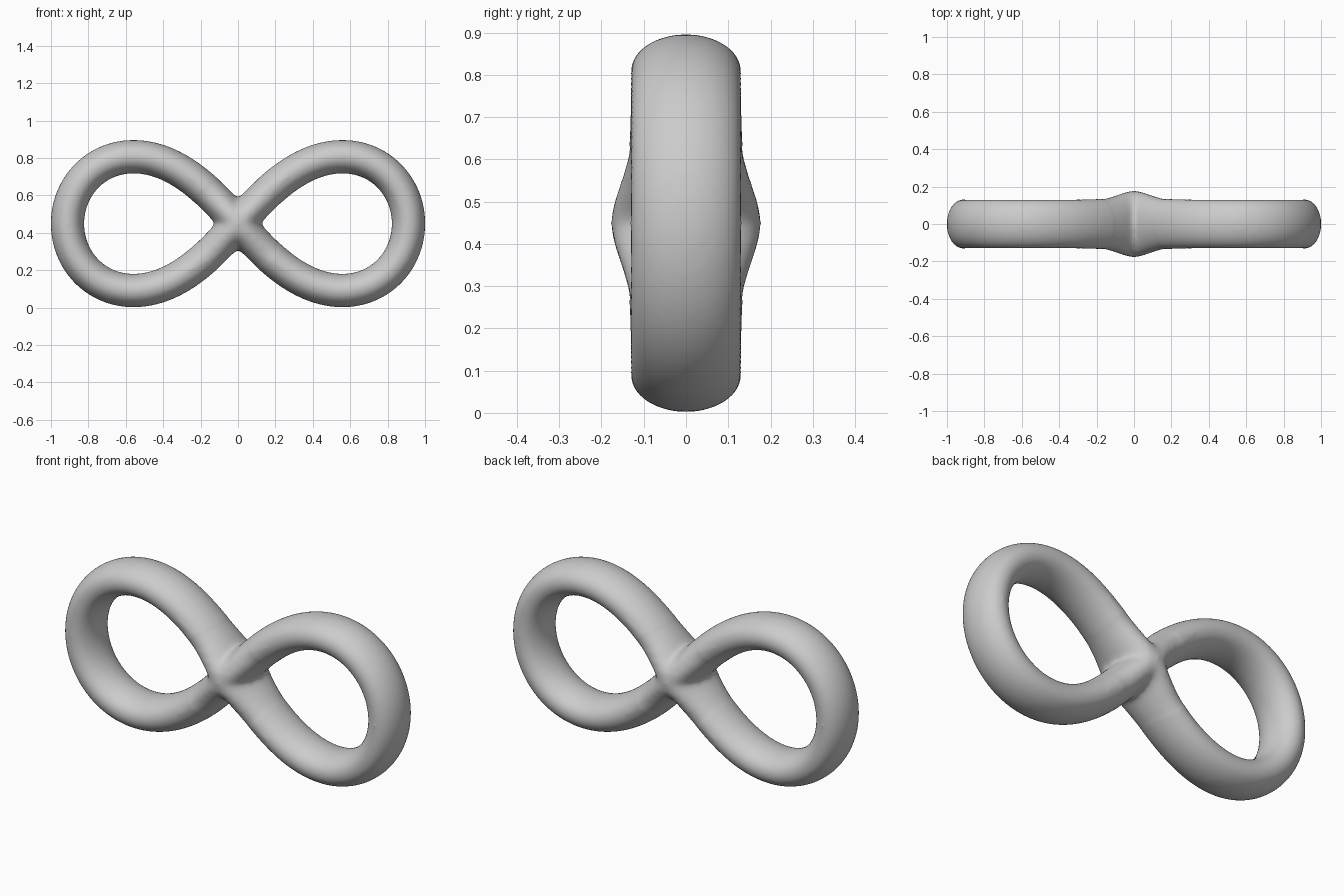
import bpy, bmesh, math

if "Cube" in bpy.data.objects:
    bpy.data.objects.remove(bpy.data.objects["Cube"])

A, STRETCH, MID_Z = 0.912, 1.11, 0.449   # loop half length, height stretch, centre height
R_IN, R_Y = 0.0895, 0.132                # tube radii: in the loop plane, along y
RINGS, SIDES = 240, 40


def spine(t):
    d = 1 + math.sin(t) ** 2
    x = A * math.cos(t) / d
    return x, STRETCH * x * math.sin(t)


# Elliptical tube swept along a figure-eight path
bm = bmesh.new()
rings = []
for i in range(RINGS):
    t = 2 * math.pi * i / RINGS
    x, z = spine(t)
    x0, z0 = spine(t - 1e-4)
    x1, z1 = spine(t + 1e-4)
    length = math.hypot(x1 - x0, z1 - z0)
    nx, nz = (z1 - z0) / length, -(x1 - x0) / length
    # tube swells front and back where the strokes cross
    swell = 1 + 0.37 * math.exp(-(x * x + z * z) / 0.16 ** 2)
    ring = []
    for j in range(SIDES):
        a = 2 * math.pi * j / SIDES
        u = R_IN * math.cos(a)
        ring.append(bm.verts.new((x + nx * u, R_Y * swell * math.sin(a), z + nz * u)))
    rings.append(ring)
for i in range(RINGS):
    p, q = rings[i], rings[(i + 1) % RINGS]
    for j in range(SIDES):
        k = (j + 1) % SIDES
        bm.faces.new((p[j], p[k], q[k], q[j]))
bmesh.ops.recalc_face_normals(bm, faces=bm.faces)
if bm.calc_volume(signed=True) < 0:
    bmesh.ops.reverse_faces(bm, faces=bm.faces)

mesh = bpy.data.meshes.new("figure_eight_loop")
bm.to_mesh(mesh)
bm.free()
loop = bpy.data.objects.new("figure_eight_loop", mesh)
bpy.context.collection.objects.link(loop)
loop.location.z = MID_Z
bpy.context.view_layer.objects.active = loop
loop.select_set(True)

# Fuse the crossing into one skin
fuse = loop.modifiers.new("fuse", 'REMESH')
fuse.mode = 'VOXEL'
fuse.voxel_size = 0.012
bpy.ops.object.modifier_apply(modifier=fuse.name)

# Soften the whole skin a little, and the crossing more
bm = bmesh.new()
bm.from_mesh(mesh)
centre = [v for v in bm.verts if math.hypot(v.co.x, v.co.z) < 0.26]
for verts, steps in ((bm.verts[:], 6), (centre, 14)):
    for _ in range(steps):
        bmesh.ops.smooth_vert(bm, verts=verts, factor=0.5,
                              use_axis_x=True, use_axis_y=True, use_axis_z=True)
bm.to_mesh(mesh)
bm.free()
bpy.ops.object.shade_smooth()
